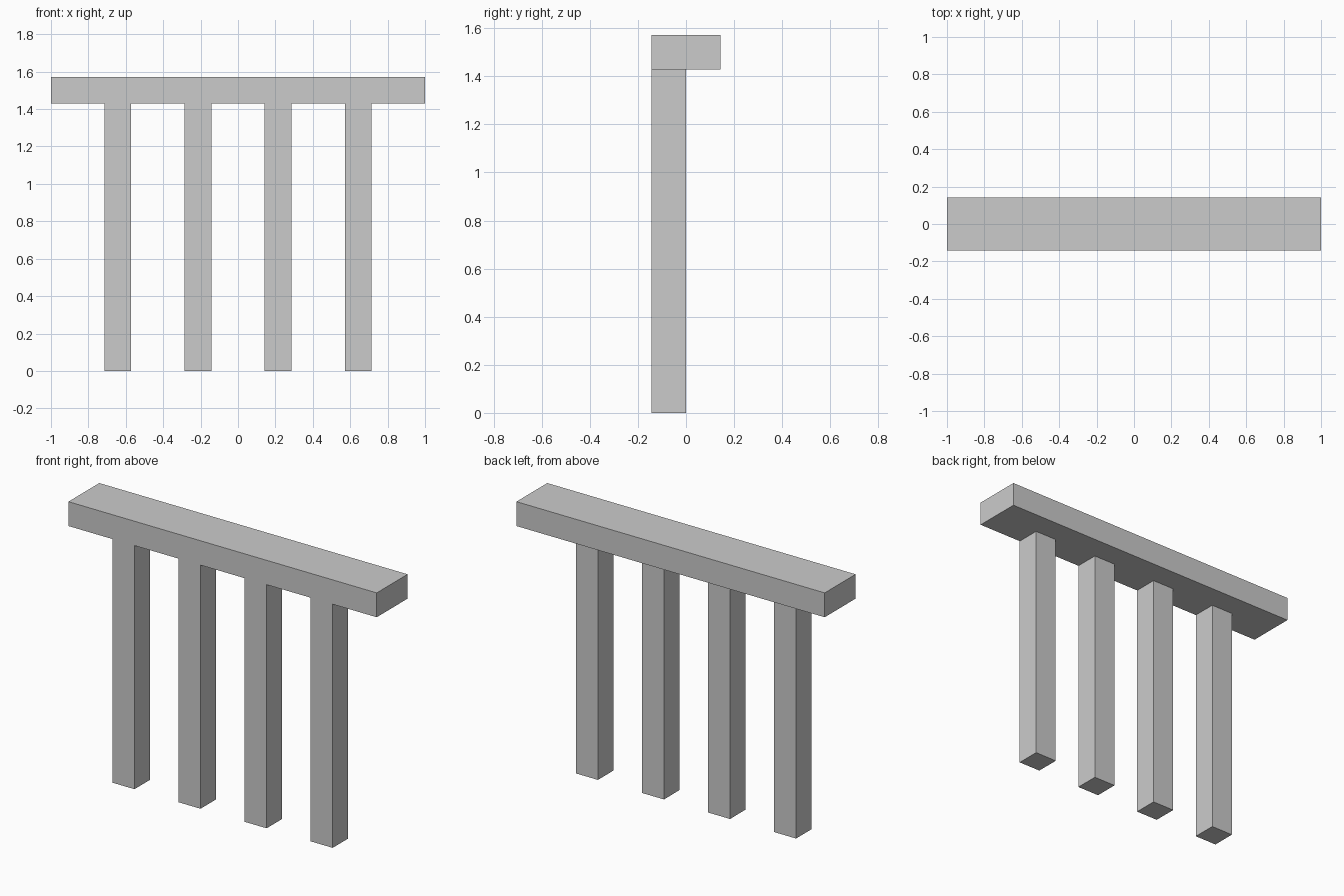
import bpy

if "Cube" in bpy.data.objects:
    bpy.data.objects.remove(bpy.data.objects["Cube"])

U = 1 / 7  # module: post width, beam height


def box(name, lo, hi):
    size = [b - a for a, b in zip(lo, hi)]
    centre = [(a + b) / 2 for a, b in zip(lo, hi)]
    bpy.ops.mesh.primitive_cube_add(size=1, location=centre)
    obj = bpy.context.object
    obj.name = name
    obj.scale = size
    bpy.ops.object.transform_apply(location=False, rotation=False, scale=True)
    return obj


# Top beam
box("beam", (-1, -U, 10 * U), (1, U, 11 * U))

# Four square posts, flush with the front of the beam
for i in range(4):
    x = (-5 + 3 * i) * U
    box(f"post_{i + 1}", (x, -U, 0), (x + U, 0, 10 * U))
